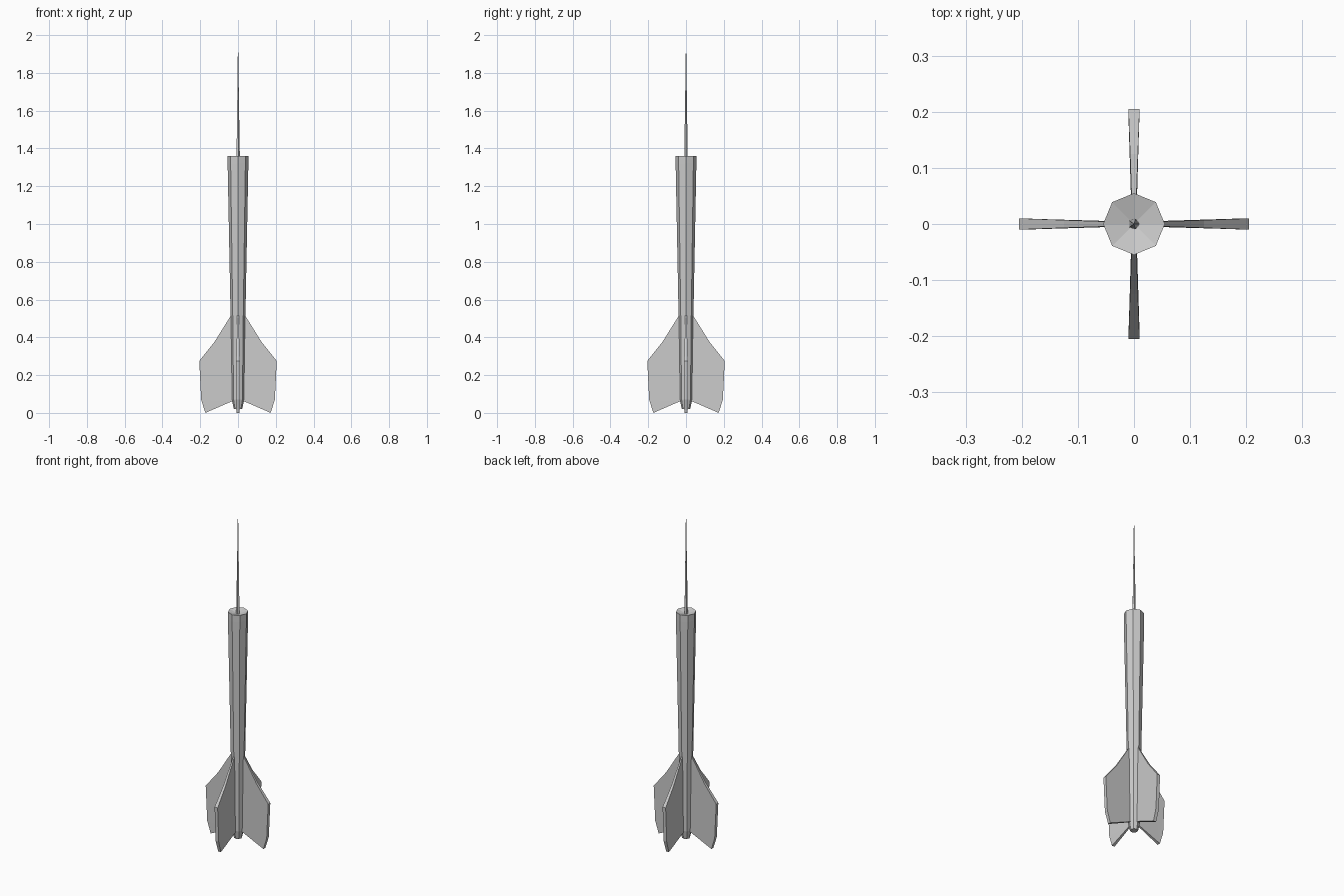
import bpy
import bmesh
from math import cos, sin, pi
from mathutils import Matrix

cube = bpy.data.objects.get("Cube")
if cube:
    bpy.data.objects.remove(cube, do_unlink=True)

grey = bpy.data.materials.new("light grey")
grey.use_nodes = True
colour = (0.6, 0.6, 0.6, 1)
grey.diffuse_color = colour
grey.node_tree.nodes["Principled BSDF"].inputs["Base Color"].default_value = colour


def finish(name, bm):
    bmesh.ops.recalc_face_normals(bm, faces=bm.faces)
    mesh = bpy.data.meshes.new(name)
    bm.to_mesh(mesh)
    bm.free()
    mesh.materials.append(grey)
    obj = bpy.data.objects.new(name, mesh)
    bpy.context.collection.objects.link(obj)
    return obj


def lathe(name, profile, sides):
    """Faceted turned part; profile is (radius, z) from bottom to top."""
    bm = bmesh.new()
    rings = []
    for r, z in profile:
        if r == 0:
            rings.append([bm.verts.new((0, 0, z))] * sides)
        else:
            rings.append([bm.verts.new((r * cos(2 * pi * i / sides),
                                        r * sin(2 * pi * i / sides), z))
                          for i in range(sides)])
    for low, high in zip(rings, rings[1:]):
        for i in range(sides):
            j = (i + 1) % sides
            bm.faces.new(dict.fromkeys((low[i], low[j], high[j], high[i])))
    return finish(name, bm)


# Eight-sided barrel, flaring upward, with a shallow dished end
lathe("barrel", [(0, 0.02), (0.022, 0.02), (0.033, 0.07), (0.039, 0.5),
                 (0.055, 1.32), (0.055, 1.36), (0, 1.345)], 8)

# Long thin needle
lathe("needle", [(0, 1.33), (0.01, 1.34), (0.005, 1.65), (0, 2.0)], 5)

# Fin outline: radius, height, half thickness
outline = [(0.02, 0.53, 0.003), (0.038, 0.515, 0.004), (0.125, 0.375, 0.007),
           (0.205, 0.275, 0.01), (0.195, 0.07, 0.01), (0.173, 0.0, 0.009),
           (0.035, 0.06, 0.005), (0.015, 0.06, 0.004)]


def fin(name, angle):
    bm = bmesh.new()
    front, back = [[bm.verts.new((r, s * t, z)) for r, z, t in outline]
                   for s in (-1, 1)]
    n = len(outline)
    for side in (front, back):
        bmesh.ops.triangulate(bm, faces=[bm.faces.new(side)])
    for i in range(n):
        j = (i + 1) % n
        bm.faces.new((front[i], front[j], back[j], back[i]))
    bm.transform(Matrix.Rotation(angle, 4, 'Z'))
    return finish(name, bm)


# Four fins around the tail
for k, side_name in enumerate(("left", "back", "right", "front")):
    fin(side_name + "_fin", k * pi / 2)
